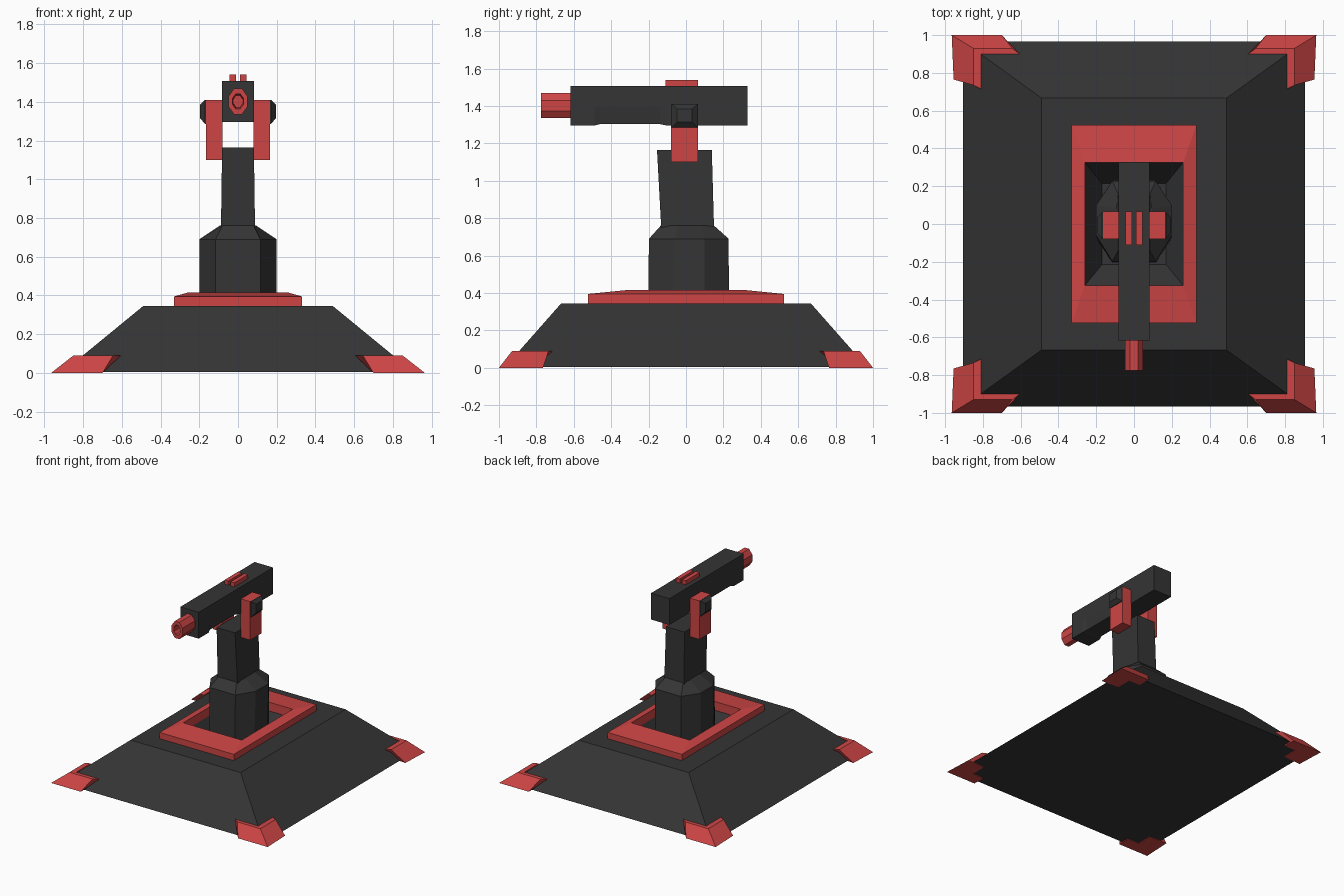
import bpy, bmesh
from math import pi, cos, sin

if "Cube" in bpy.data.objects:
    bpy.data.objects.remove(bpy.data.objects["Cube"])


def material(name, rgb):
    m = bpy.data.materials.new(name)
    m.diffuse_color = (*rgb, 1)
    m.use_nodes = True
    m.node_tree.nodes["Principled BSDF"].inputs["Base Color"].default_value = m.diffuse_color
    return m


DARK = material("dark_metal", (0.035, 0.035, 0.035))
RED = material("red_paint", (0.62, 0.06, 0.06))


def loft(name, loops, mat, ring=False):
    """Skin a stack of equal-length loops; cap the ends, or join last to first."""
    bm = bmesh.new()
    rows = [[bm.verts.new(p) for p in loop] for loop in loops]
    pairs = list(zip(rows, rows[1:]))
    if ring:
        pairs.append((rows[-1], rows[0]))
    else:
        bm.faces.new(rows[0])
        bm.faces.new(rows[-1])
    for a, b in pairs:
        n = len(a)
        for i in range(n):
            j = (i + 1) % n
            bm.faces.new((a[i], a[j], b[j], b[i]))
    bmesh.ops.recalc_face_normals(bm, faces=bm.faces)
    me = bpy.data.meshes.new(name)
    bm.to_mesh(me)
    bm.free()
    me.materials.append(mat)
    ob = bpy.data.objects.new(name, me)
    bpy.context.collection.objects.link(ob)
    return ob


def rect(x0, x1, y0, y1, z):
    return [(x0, y0, z), (x1, y0, z), (x1, y1, z), (x0, y1, z)]


def centred(x, y, z):
    return rect(-x, x, -y, y, z)


def box(name, x, y, z, mat):
    return loft(name, [rect(*x, *y, z[0]), rect(*x, *y, z[1])], mat)


def mirror(ob, x=True, y=False):
    m = ob.modifiers.new("Mirror", "MIRROR")
    m.use_axis = (x, y, False)
    return ob


# Sloped base with a tapered pit in its top
loft("base", [centred(0.905, 0.967, 0.005), centred(0.49, 0.667, 0.345),
              centred(0.26, 0.325, 0.345), centred(0.17, 0.215, 0.2)], DARK)

# Raised frame around the pit
loft("pit_frame", [centred(0.33, 0.525, 0.34), centred(0.33, 0.525, 0.395),
                   centred(0.26, 0.325, 0.415), centred(0.26, 0.325, 0.34)],
     RED, ring=True)

# L-shaped corner feet
foot_low = [(0.965, 1.0), (0.70, 1.0), (0.70, 0.9), (0.8, 0.9), (0.8, 0.775), (0.955, 0.765)]
foot_top = [(0.85, 0.93), (0.645, 0.93), (0.605, 0.9), (0.81, 0.9), (0.81, 0.715), (0.85, 0.735)]
mirror(loft("corner_foot", [[(x, y, 0) for x, y in foot_low],
                            [(x, y, 0.09) for x, y in foot_top]], RED), y=True)


# Eight-sided pedestal with a sloped shoulder
def octagon(wide, narrow, y, z):
    half = [(narrow, y[0]), (wide, y[1]), (wide, y[2]), (narrow, y[3])]
    return [(px, py, z) for px, py in half] + [(-px, py, z) for px, py in reversed(half)]


loft("pedestal", [octagon(0.197, 0.115, (-0.205, -0.08, 0.1, 0.23), 0.18),
                  octagon(0.2, 0.115, (-0.198, -0.06, 0.1, 0.228), 0.69),
                  octagon(0.095, 0.08, (-0.135, -0.04, 0.08, 0.15), 0.76)], DARK)

# Column leaning slightly forward
loft("column", [rect(-0.088, 0.088, -0.132, 0.15, 0.74),
                rect(-0.082, 0.082, -0.155, 0.138, 1.165)], DARK)

# Fork arms and pivot caps
mirror(box("fork_arm", (0.08, 0.165), (-0.08, 0.065), (1.10, 1.41), RED))


def side_rect(x, y0, y1, z0, z1):
    return [(x, y0, z0), (x, y1, z0), (x, y1, z1), (x, y0, z1)]


mirror(loft("pivot_cap", [side_rect(0.16, -0.077, 0.063, 1.285, 1.41),
                          side_rect(0.17, -0.077, 0.063, 1.285, 1.41),
                          side_rect(0.195, -0.047, 0.033, 1.315, 1.385)], DARK))


# Gun body with a shallow hollow under the front half
def section(y, low_x, low_z):
    half = [(low_x, low_z), (0.082, 1.395), (0.082, 1.507)]
    return [(x, y, z) for x, z in half] + [(-x, y, z) for x, z in reversed(half)]


loft("gun_body", [section(-0.617, 0.082, 1.295), section(-0.49, 0.082, 1.295),
                  section(-0.46, 0.07, 1.303), section(-0.14, 0.07, 1.303),
                  section(-0.10, 0.082, 1.295), section(0.328, 0.082, 1.295)], DARK)

# Twin sight rails
mirror(box("sight_rail", (0.01, 0.044), (-0.11, 0.065), (1.50, 1.54), RED))


# Hollow eight-sided barrel
def barrel_loop(rx, rz, y):
    angles = [(i + 0.5) * pi / 4 for i in range(8)]
    return [(rx * cos(a), y, 1.402 + rz * sin(a)) for a in angles]


loft("barrel", [barrel_loop(0.052, 0.073, -0.6), barrel_loop(0.052, 0.073, -0.775),
                barrel_loop(0.03, 0.042, -0.775), barrel_loop(0.024, 0.034, -0.70)], RED)
